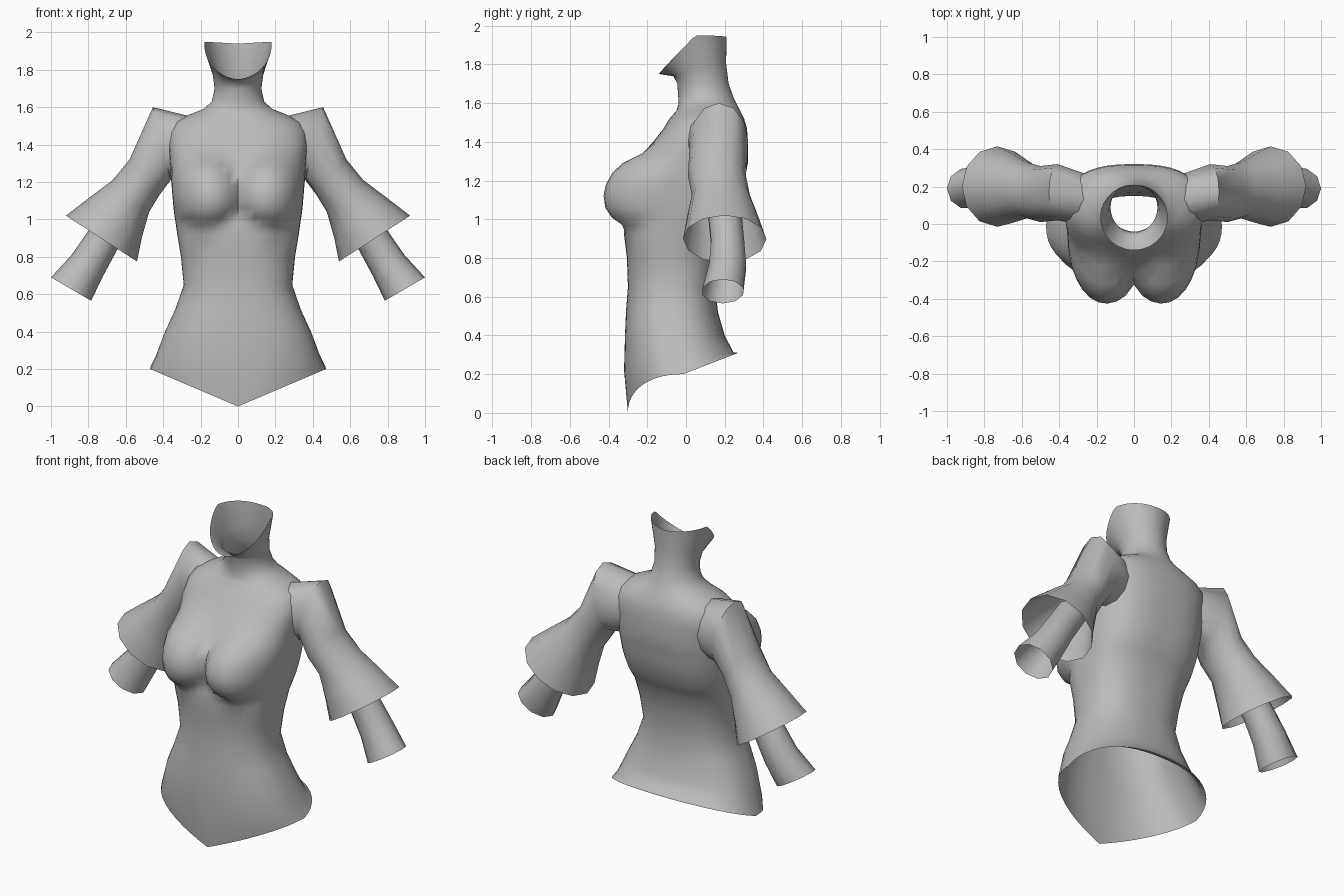
import bpy, bmesh, math
from mathutils import Vector

if "Cube" in bpy.data.objects:
    bpy.data.objects.remove(bpy.data.objects["Cube"])

grey = bpy.data.materials.new("plain grey")
grey.diffuse_color = (0.5, 0.5, 0.5, 1)
grey.use_nodes = True
grey.node_tree.nodes["Principled BSDF"].inputs["Base Color"].default_value = grey.diffuse_color


def loft(name, rings, mirror=False):
    """Skin a list of equal-length closed rings, leaving both ends open."""
    bm = bmesh.new()
    rows = [[bm.verts.new(p) for p in ring] for ring in rings]
    n = len(rows[0])
    for a, b in zip(rows, rows[1:]):
        for i in range(n):
            j = (i + 1) % n
            bm.faces.new((a[i], a[j], b[j], b[i]))
    bmesh.ops.recalc_face_normals(bm, faces=bm.faces[:])
    # outward check on the side facing +x most strongly
    f = max(bm.faces, key=lambda f: f.calc_center_median().x)
    if f.normal.x < 0:
        bmesh.ops.reverse_faces(bm, faces=bm.faces[:])
    mesh = bpy.data.meshes.new(name)
    bm.to_mesh(mesh)
    bm.free()
    ob = bpy.data.objects.new(name, mesh)
    bpy.context.collection.objects.link(ob)
    mesh.materials.append(grey)
    if mirror:
        ob.modifiers.new("mirror", 'MIRROR').use_mirror_merge = False
    bpy.ops.object.select_all(action='DESELECT')
    bpy.context.view_layer.objects.active = ob
    ob.select_set(True)
    bpy.ops.object.shade_smooth_by_angle(angle=math.radians(60))
    return ob


def oval(w, front, back, power, n=48):
    """Rounded-box outline in plan, as (x, y) points."""
    cy, ry = (front + back) / 2, (back - front) / 2
    pts = []
    for i in range(n):
        a = 2 * math.pi * i / n
        c, s = math.cos(a), math.sin(a)
        # radial form keeps the points evenly spread
        r = (abs(c) ** power + abs(s) ** power) ** (-1 / power)
        pts.append((w * r * c, cy + ry * r * s))
    return pts


def bust(x, y, z):
    """Forward swelling of the chest."""
    if y > -0.02:
        return 0
    d = ((abs(x) - 0.185) / 0.195) ** 2 + ((z - 1.14) / (0.18 if z < 1.14 else 0.21)) ** 2
    return 0.145 * max(0, 1 - d) ** 0.65


# Bodice: pointed hem, waist, chest, shoulders, neck and flared collar
levels = [  # height, half width, front, back, roundness
    (0.40, 0.39, -0.315, 0.20, 2.4), (0.52, 0.335, -0.31, 0.165, 2.4),
    (0.65, 0.29, -0.30, 0.15, 2.4), (0.80, 0.305, -0.305, 0.17, 2.5),
    (0.92, 0.325, -0.32, 0.20, 2.6), (0.97, 0.332, -0.315, 0.23, 2.7),
    (1.01, 0.338, -0.31, 0.25, 2.8), (1.06, 0.345, -0.305, 0.27, 2.8),
    (1.12, 0.35, -0.295, 0.29, 2.8), (1.18, 0.355, -0.285, 0.30, 2.8),
    (1.24, 0.36, -0.27, 0.31, 2.8), (1.29, 0.362, -0.25, 0.32, 2.7),
    (1.34, 0.365, -0.215, 0.32, 2.6), (1.40, 0.37, -0.17, 0.32, 2.6),
    (1.47, 0.365, -0.115, 0.315, 2.5), (1.52, 0.335, -0.085, 0.30, 2.3),
    (1.56, 0.26, -0.05, 0.28, 2.1), (1.59, 0.185, -0.04, 0.265, 2),
    (1.63, 0.14, -0.04, 0.245, 2), (1.70, 0.125, -0.045, 0.22, 2)]
hem = []
for x, y in oval(0.47, -0.30, 0.27, 2.2):
    hem.append((x, y, 0.2 * abs(x) / 0.47 if y < -0.015 else 0.2 + 0.11 * (y + 0.015) / 0.285))
rings = [hem]
# Hip row between hem and waist, sloping up to the back
rings.append([(x, y, 0.27 + 0.16 * (y + 0.02)) for x, y in oval(0.44, -0.32, 0.245, 2.3)])
for z, w, front, back, power in levels:
    rings.append([(x, y - bust(x, y, z), z) for x, y in oval(w, front, back, power)])
rings.append([(x, y, 1.74 + 0.25 * (y + 0.06)) for x, y in oval(0.135, -0.065, 0.207, 2)])
rings.append([(x, y, 1.75 + 0.19 * min(1, (y + 0.14) / 0.19) + 0.01 * abs(x) / 0.18)
              for x, y in oval(0.18, -0.14, 0.21, 2)])
loft("bodice", rings)


def tube(name, sections, n):
    """Arm tube from outer and inner (x, z) edges plus centre y and half depth."""
    rings = []
    for ox, oz, ix, iz, cy, ry in sections:
        o, i = Vector((ox, cy, oz)), Vector((ix, cy, iz))
        ring = []
        for k in range(n):
            a = 2 * math.pi * k / n
            ring.append((o + i) / 2 + (o - i) / 2 * math.cos(a) + Vector((0, ry * math.sin(a), 0)))
        rings.append(ring)
    loft(name, rings, mirror=True)


# Bell sleeves
tube("sleeve", [
    (0.25, 1.55, 0.28, 1.20, 0.13, 0.14), (0.455, 1.60, 0.36, 1.21, 0.17, 0.15),
    (0.58, 1.32, 0.42, 1.13, 0.16, 0.15), (0.67, 1.21, 0.475, 1.04, 0.18, 0.15),
    (0.79, 1.12, 0.515, 0.90, 0.19, 0.185), (0.92, 1.02, 0.54, 0.775, 0.20, 0.215)], 12)

# Narrow undersleeves
tube("undersleeve", [
    (0.70, 1.08, 0.55, 0.98, 0.20, 0.09), (0.81, 0.925, 0.65, 0.83, 0.215, 0.09),
    (0.89, 0.81, 0.72, 0.70, 0.215, 0.10), (1.00, 0.69, 0.785, 0.565, 0.19, 0.11)], 10)
